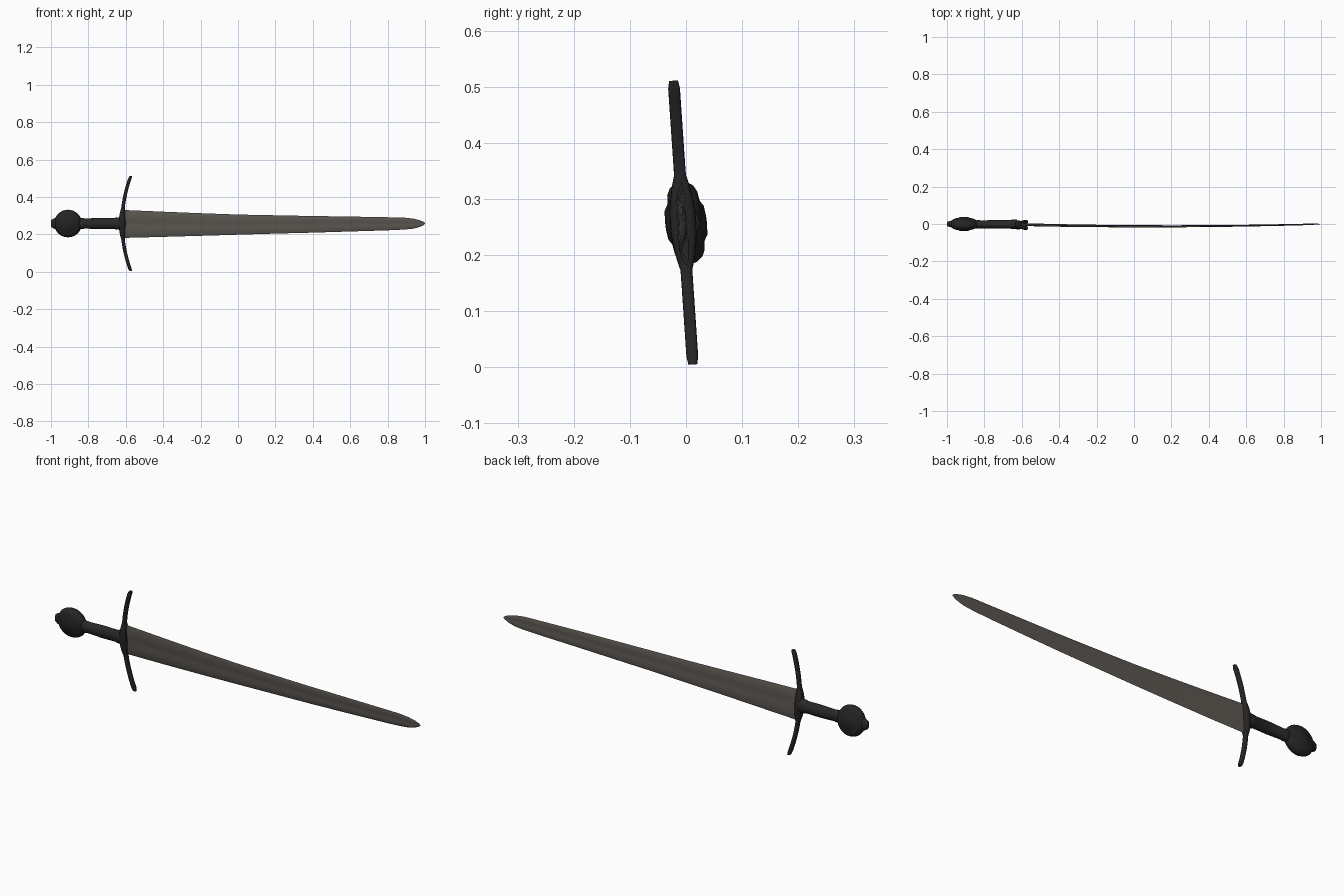
import bpy, bmesh, math
from mathutils import Vector

if "Cube" in bpy.data.objects:
    bpy.data.objects.remove(bpy.data.objects["Cube"])

CZ = 0.258        # height of the sword's long axis
LEAN = 0.068      # slight lean of the whole sword about its long axis


def material(name, rgb):
    m = bpy.data.materials.new(name)
    m.diffuse_color = (*rgb, 1)
    m.use_nodes = True
    m.node_tree.nodes["Principled BSDF"].inputs["Base Color"].default_value = m.diffuse_color
    return m


STEEL = material("worn steel", (0.105, 0.095, 0.082))
BLACK = material("blackened iron", (0.018, 0.018, 0.018))
LEATHER = material("black leather", (0.021, 0.021, 0.021))


def loft(name, rings, mat, angle=40):
    """Skin a list of equal-length closed rings and cap both ends."""
    bm = bmesh.new()
    vs = [[bm.verts.new(p) for p in ring] for ring in rings]
    n = len(vs[0])
    for a, b in zip(vs, vs[1:]):
        for i in range(n):
            j = (i + 1) % n
            bm.faces.new((a[i], a[j], b[j], b[i]))
    bm.faces.new(vs[0])
    bm.faces.new(vs[-1])
    bmesh.ops.recalc_face_normals(bm, faces=bm.faces)
    me = bpy.data.meshes.new(name)
    bm.to_mesh(me)
    bm.free()
    me.materials.append(mat)
    ob = bpy.data.objects.new(name, me)
    bpy.context.collection.objects.link(ob)
    bpy.ops.object.select_all(action='DESELECT')
    ob.select_set(True)
    bpy.context.view_layer.objects.active = ob
    bpy.ops.object.shade_smooth_by_angle(angle=math.radians(angle))
    return ob


def place(ob, x, y=0.0, extra=0.0):
    ob.location = (x, y, CZ)
    ob.rotation_euler = (LEAN + extra, 0, 0)


def ellipse(n, ra, rb):
    return [(ra * math.cos(2 * math.pi * i / n), rb * math.sin(2 * math.pi * i / n)) for i in range(n)]


# Blade: tapering, slightly bowed, shallow fuller down each side
half = [(-1, 0), (-0.86, 0.55), (-0.4, 1), (-0.2, 0.7), (0.2, 0.7), (0.4, 1), (0.86, 0.55), (1, 0)]
section = half + [(u, -v) for u, v in half[-2:0:-1]]
stations = [(-0.62, 0.331, 0.181), (-0.4, 0.322, 0.187), (-0.2, 0.314, 0.193), (0, 0.307, 0.199),
            (0.2, 0.303, 0.205), (0.4, 0.299, 0.210), (0.6, 0.296, 0.216), (0.8, 0.292, 0.222),
            (0.89, 0.290, 0.226), (0.94, 0.284, 0.231), (0.975, 0.275, 0.241), (0.993, 0.267, 0.250),
            (1.0, 0.261, 0.256)]
rings = []
for x, top, bot in stations:
    mid, w = (top + bot) / 2 - CZ, (top - bot) / 2
    t = (x + 0.62) / 1.62
    bow = -0.003 * (1 - t) - 0.045 * t * (1 - t)
    thick = 0.0055 * (1 - 0.45 * t) * min(1, w / 0.025)
    rings.append([(x, bow + v * thick, mid + u * w) for u, v in section])
place(loft("blade", rings, STEEL, 30), 0)

# Crossguard: curved bar, thicker in the middle, tips swept toward the blade
rings = []
N = 36
for i in range(N + 1):
    s = -1 + 2 * i / N
    z = s * 0.2535
    x = -0.620 + 0.046 * abs(s) ** 2
    core = max(0, 1 - (abs(z) / 0.085) ** 2)
    rx = 0.0095 + 0.008 * core
    ry = 0.0105 + 0.013 * core
    end = 0.75 if i in (0, N) else 1
    rings.append([(x + math.copysign(abs(a) ** 0.6, a) * rx * end,
                   math.copysign(abs(b) ** 0.6, b) * ry * end, z) for a, b in ellipse(16, 1, 1)])
place(loft("crossguard", rings, BLACK), 0, -0.005)


def lathe_x(name, profile, flat, mat):
    """Turned part along x; flat squeezes its depth."""
    return loft(name, [[(x, b * flat, a) for a, b in ellipse(24, r, r)] for x, r in profile], mat)


# Grip with collars at both ends
grip = [(-0.85, 0.025), (-0.842, 0.029), (-0.825, 0.029), (-0.82, 0.027), (-0.74, 0.030),
        (-0.66, 0.029), (-0.655, 0.032), (-0.635, 0.033), (-0.625, 0.032)]
place(lathe_x("grip", grip, 0.78, LEATHER), 0, -0.002)

# Wheel pommel: lens-shaped disc with a raised boss on both faces
side = [(0.008, 0.037), (0.026, 0.035), (0.036, 0.029), (0.052, 0.027), (0.064, 0.021), (0.072, 0.010)]
profile = side + [(0.0745, 0)] + [(r, -y) for r, y in side[::-1]]
place(loft("pommel", [[(a, y, b) for a, b in ellipse(32, r, r)] for r, y in profile], BLACK, 50),
      -0.909, 0, 0.06)

# Peen button at the end of the pommel
button = [(-1.0, 0.012), (-0.997, 0.020), (-0.985, 0.027), (-0.972, 0.031), (-0.95, 0.032)]
place(lathe_x("peen_button", button, 0.6, BLACK), 0)
